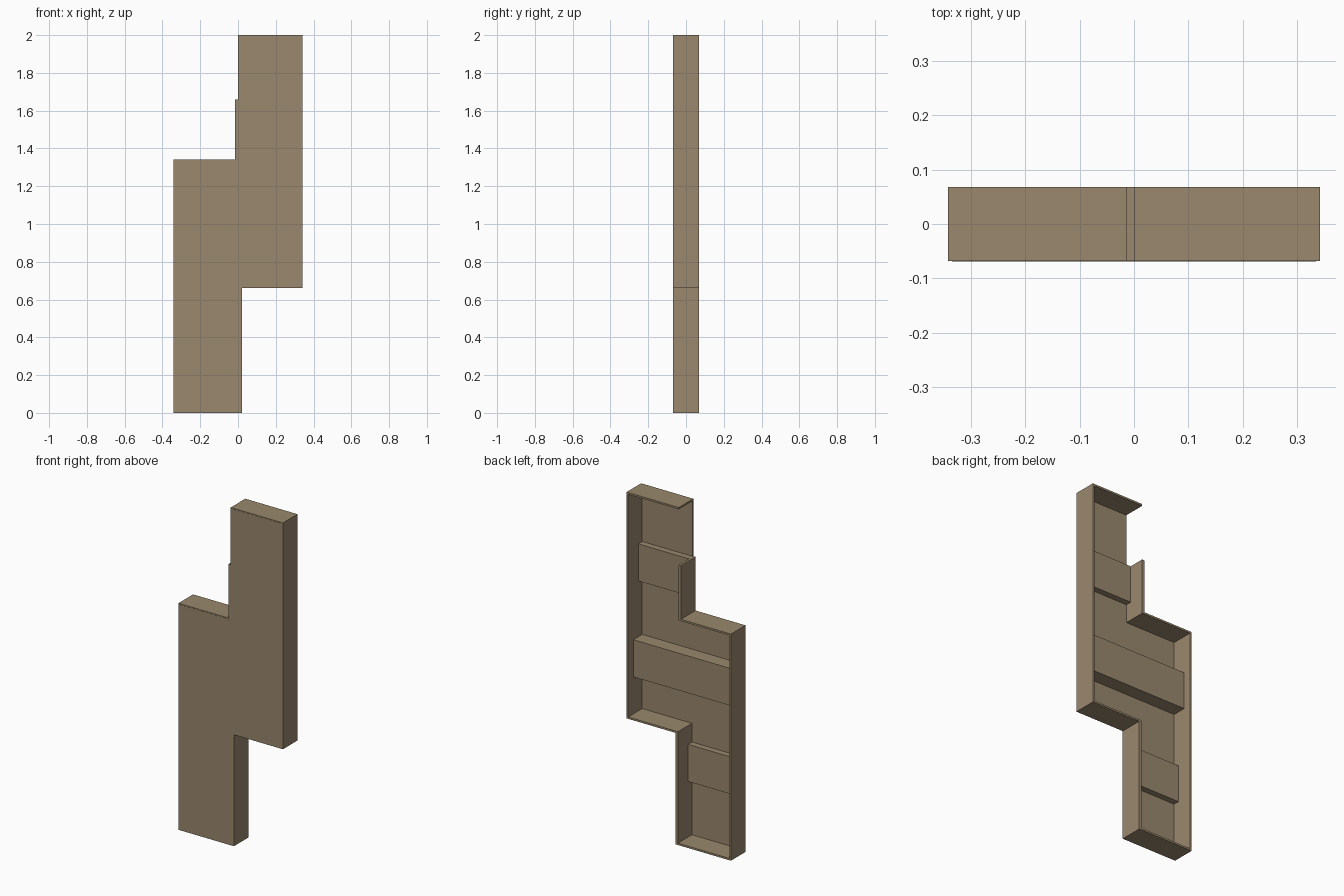
import bpy
import bmesh

if "Cube" in bpy.data.objects:
    bpy.data.objects.remove(bpy.data.objects["Cube"])

wood = bpy.data.materials.new("tan_wood")
wood.diffuse_color = (0.32, 0.246, 0.153, 1)
wood.use_nodes = True
wood.node_tree.nodes["Principled BSDF"].inputs["Base Color"].default_value = wood.diffuse_color

FRONT, BACK = -0.068, 0.068   # depth of the case
SKIN = -0.063                 # inner face of the front panel


def box(name, x0, x1, z0, z1, y0=FRONT, y1=BACK):
    """Axis-aligned board between the given limits."""
    bm = bmesh.new()
    bmesh.ops.create_cube(bm, size=1)
    for v in bm.verts:
        v.co = (x1 if v.co.x > 0 else x0,
                y1 if v.co.y > 0 else y0,
                z1 if v.co.z > 0 else z0)
    return finish(name, bm)


def finish(name, bm):
    mesh = bpy.data.meshes.new(name)
    bm.to_mesh(mesh)
    bm.free()
    mesh.materials.append(wood)
    obj = bpy.data.objects.new(name, mesh)
    bpy.context.collection.objects.link(obj)
    return obj


# Stepped front panel, extruded from its outline
outline = [(-0.335, 0.005), (0.015, 0.005), (0.015, 0.665), (0.335, 0.665),
           (0.335, 1.995), (0, 1.995), (0, 1.655), (-0.01, 1.655),
           (-0.01, 1.335), (-0.335, 1.335)]
bm = bmesh.new()
face = bm.faces.new([bm.verts.new((x, FRONT - 0.001, z)) for x, z in outline])
ext = bmesh.ops.extrude_face_region(bm, geom=[face])
for v in [g for g in ext["geom"] if isinstance(g, bmesh.types.BMVert)]:
    v.co.y = SKIN
bmesh.ops.recalc_face_normals(bm, faces=bm.faces)
finish("front_panel", bm)

# Upright sides
box("left_side", -0.342, -0.331, 0, 1.342)
box("right_side", 0.331, 0.342, 0.66, 2)
box("lower_inner_side", 0.005, 0.021, 0, 0.66)
box("upper_inner_side", -0.015, 0, 1.342, 1.66)

# Horizontal caps
box("bottom_cap", -0.331, 0.005, 0, 0.011)
box("middle_top_cap", -0.331, 0, 1.331, 1.342)
box("middle_bottom_cap", 0.005, 0.331, 0.66, 0.671)
box("top_cap", 0, 0.331, 1.989, 2)

# Battens behind the panel: thin ones above and below, thick pair in the middle
for name, x0, x1, z, back in (("upper_batten", 0, 0.331, 1.55, -0.027),
                              ("middle_batten_right", 0, 0.331, 1.0, 0.02),
                              ("middle_batten_left", -0.331, 0, 1.0, 0.02),
                              ("lower_batten", -0.331, 0.005, 0.45, -0.027)):
    box(name, x0, x1, z - 0.11, z + 0.11, SKIN, back)
